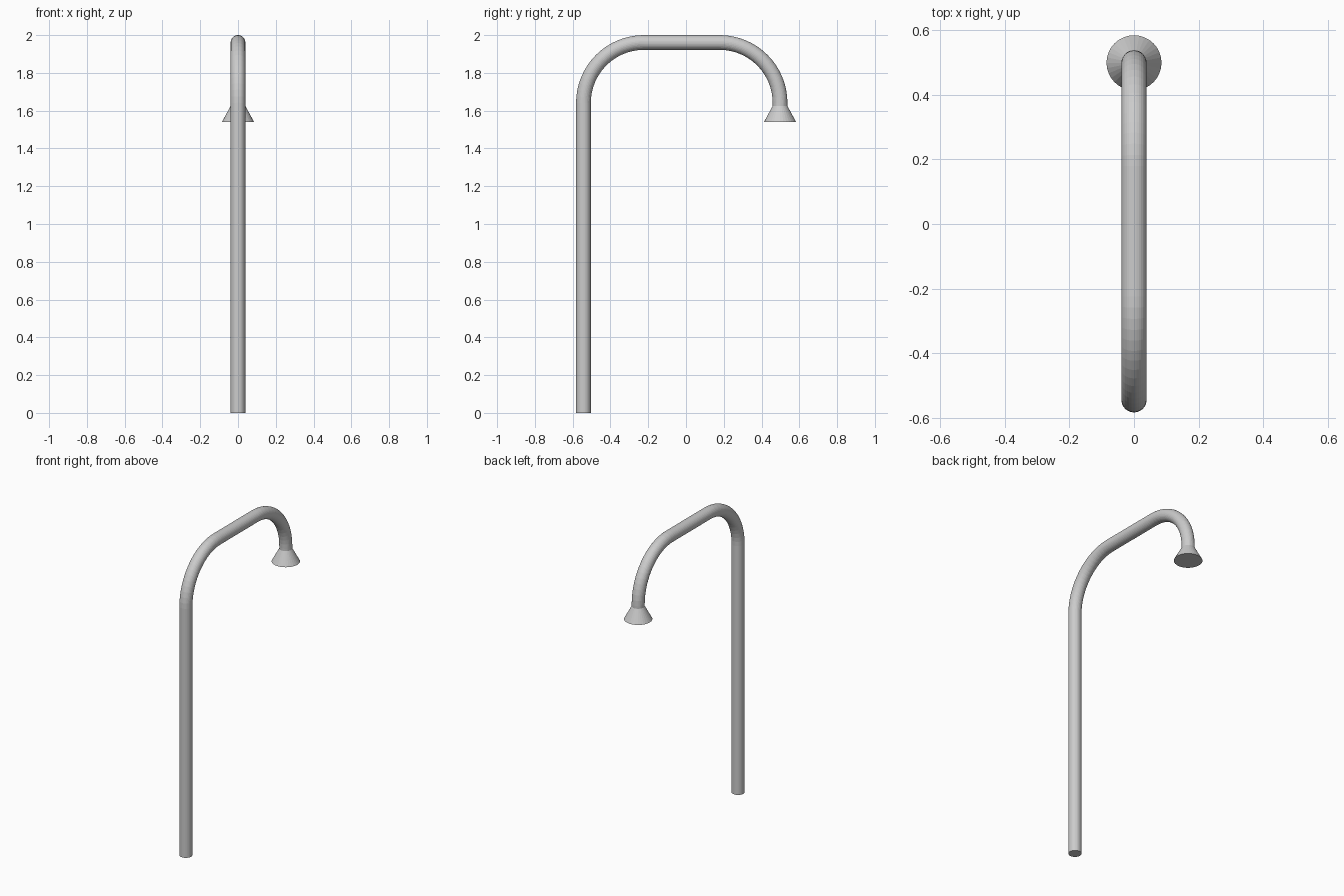
import bpy
from math import sin, cos, pi

if "Cube" in bpy.data.objects:
    bpy.data.objects.remove(bpy.data.objects["Cube"])

R = 0.039                    # tube radius
BEND = 0.32                  # bend radius
Y_POLE, Y_HEAD, Z_TOP = -0.543, 0.498, 1.961
STEPS, Z_NECK, Z_RIM = 16, 1.625, 1.54


def bend(cy, start, end):
    """Centre-line points of a quarter bend in the YZ plane."""
    angles = [start + (end - start) * i / STEPS for i in range(STEPS + 1)]
    return [(0, cy + BEND * cos(a), Z_TOP - BEND + BEND * sin(a)) for a in angles]


# Bent pole: centre line swept with a round profile
path = [(0, Y_POLE, 0)]
path += bend(Y_POLE + BEND, pi, pi / 2)
path += bend(Y_HEAD - BEND, pi / 2, 0)
path += [(0, Y_HEAD, Z_NECK)]

curve = bpy.data.curves.new("bent_pole", 'CURVE')
curve.dimensions = '3D'
curve.bevel_depth = R
curve.bevel_resolution = 14
curve.use_fill_caps = True
spline = curve.splines.new('POLY')
spline.points.add(len(path) - 1)
for point, co in zip(spline.points, path):
    point.co = (*co, 1)
spline.use_smooth = False
pole = bpy.data.objects.new("bent_pole", curve)
bpy.context.collection.objects.link(pole)
bpy.context.view_layer.objects.active = pole
pole.select_set(True)
bpy.ops.object.convert(target='MESH')

# Flared head at the hanging end
bpy.ops.mesh.primitive_cone_add(vertices=32, radius1=0.085, radius2=R,
                                depth=Z_NECK - Z_RIM,
                                location=(0, Y_HEAD, (Z_NECK + Z_RIM) / 2))
bpy.context.object.name = "flared_head"
